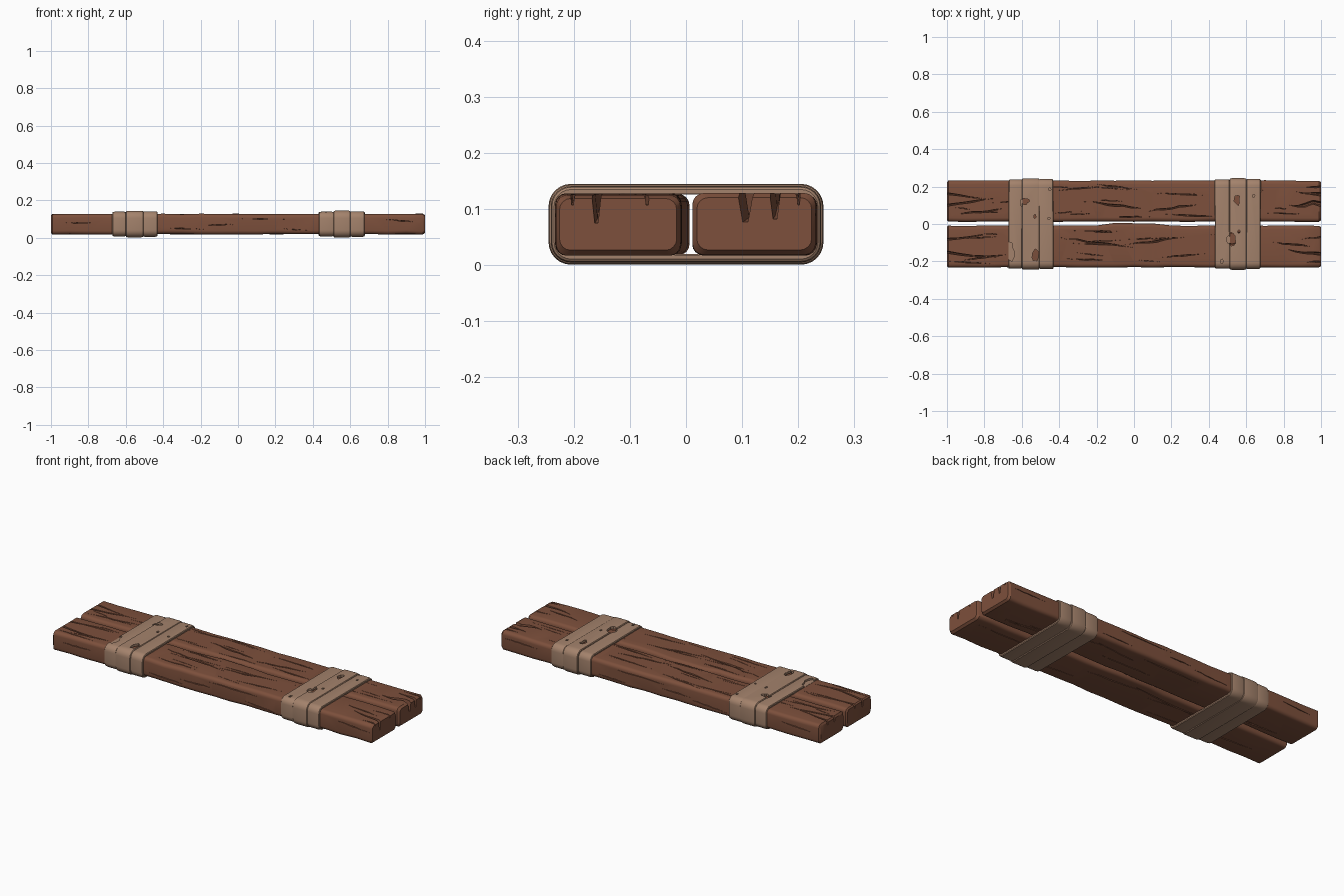
import bpy, bmesh, math, random
from mathutils import Matrix, Vector

if "Cube" in bpy.data.objects:
    bpy.data.objects.remove(bpy.data.objects["Cube"])

rng = random.Random(7)


def material(name, rgb):
    m = bpy.data.materials.new(name)
    m.diffuse_color = (*rgb, 1)
    m.use_nodes = True
    m.node_tree.nodes["Principled BSDF"].inputs["Base Color"].default_value = m.diffuse_color
    return m


WOOD = material("brown wood", (0.205, 0.08, 0.045))
CLOTH = material("tan cloth", (0.37, 0.225, 0.15))


def rounded_rect(y0, y1, z0, z1, r, seg=4):
    pts = []
    corners = [(y1 - r, z1 - r), (y0 + r, z1 - r), (y0 + r, z0 + r), (y1 - r, z0 + r)]
    for k, (cy, cz) in enumerate(corners):
        for i in range(seg + 1):
            a = math.pi / 2 * (k + i / seg)
            pts.append((cy + r * math.cos(a), cz + r * math.sin(a)))
    return pts


def loft(name, rings, mat, closed=False):
    """Skin a list of point loops; cap the ends unless closed."""
    bm = bmesh.new()
    vs = [[bm.verts.new(p) for p in ring] for ring in rings]
    n = len(vs[0])
    pairs = list(zip(vs, vs[1:])) + ([(vs[-1], vs[0])] if closed else [])
    for a, b in pairs:
        for i in range(n):
            j = (i + 1) % n
            bm.faces.new((a[i], a[j], b[j], b[i]))
    if not closed:
        bm.faces.new(vs[0])
        bm.faces.new(vs[-1])
    bmesh.ops.recalc_face_normals(bm, faces=bm.faces)
    me = bpy.data.meshes.new(name)
    bm.to_mesh(me)
    bm.free()
    me.materials.append(mat)
    ob = bpy.data.objects.new(name, me)
    bpy.context.collection.objects.link(ob)
    return ob


def carve(ob, cutters, angle=30):
    """Subtract the cutters, bake the result, and remove the cutters."""
    for c in cutters:
        c.hide_render = True
        m = ob.modifiers.new("cut", 'BOOLEAN')
        m.operation, m.solver, m.object = 'DIFFERENCE', 'MANIFOLD', c
    bpy.context.view_layer.update()
    dg = bpy.context.evaluated_depsgraph_get()
    me = bpy.data.meshes.new_from_object(ob.evaluated_get(dg))
    ob.modifiers.clear()
    ob.data = me
    for c in cutters:
        bpy.data.objects.remove(c)
    for p in me.polygons:
        p.use_smooth = True
    me.set_sharp_from_angle(angle=math.radians(angle))


def crack(x, u, length, width, depth, slant, side, level):
    """Jagged V-shaped split along the grain; side is top, bottom, front or back."""
    rings, n = [], 8
    for i in range(n + 1):
        t = i / n * 2 - 1
        s = max(0.03, 1 - abs(t) ** 1.3)
        px = t * length / 2
        mid = slant * px + rng.uniform(-0.3, 0.3) * width
        w = width / 2 * s * rng.uniform(0.7, 1.3)
        d = max(0.001, depth * s)
        rings.append([(px, mid - w * 1.2, 0.015), (px, mid + w * 1.2, 0.015),
                      (px, mid + w * 0.35, -d), (px, mid - w * 0.35, -d)])
    ob = loft("crack_cutter", rings, WOOD)
    turn = {"top": 0, "bottom": math.pi, "front": math.pi / 2, "back": -math.pi / 2}[side]
    place = (x, u, level) if side in ("top", "bottom") else (x, level, u)
    ob.matrix_world = Matrix.Translation(place) @ Matrix.Rotation(turn, 4, 'X')
    return ob


def plank(name, y0, y1, bulge, cracks, outer):
    # Rounded board with slightly worn edges and a swelling at the middle
    xs = [-1, -0.993] + [-0.9 + 0.1 * i for i in range(19)] + [0.988, 1]
    rings = []
    for i, x in enumerate(xs):
        e = 0.008 if i in (0, len(xs) - 1) else 0
        j = [rng.uniform(-0.002, 0.002) for _ in range(4)]
        top = y1 + j[1] + (bulge if abs(x) < 0.15 else 0)
        sec = rounded_rect(y0 + j[0] + e, top - e, 0.019 + j[2] + e, 0.127 + j[3] - e, 0.02)
        rings.append([(x, y, z) for y, z in sec])
    ob = loft(name, rings, WOOD)
    cuts = [crack(*c, "top", 0.127) for c in cracks]
    # Fine splits on top, underside and outer edge
    for k in range(16):
        cuts.append(crack(rng.uniform(-0.92, 0.92), rng.uniform(y0 + 0.025, y1 - 0.025),
                          rng.uniform(0.12, 0.32), rng.uniform(0.003, 0.007), 0.012,
                          rng.uniform(-0.13, 0.13), "top", 0.127))
    for k in range(9):
        cuts.append(crack(rng.uniform(-0.8, 0.8), rng.uniform(y0 + 0.03, y1 - 0.03),
                          rng.uniform(0.2, 0.5), rng.uniform(0.004, 0.008), 0.012,
                          rng.uniform(-0.1, 0.1), "bottom", 0.019))
    edge = y0 if outer == "front" else y1
    for x, z, l in [(0.13, 0.1, 0.35), (0.88, 0.09, 0.22), (-0.1, 0.07, 0.2),
                    (-0.3, 0.05, 0.25), (0.3, 0.045, 0.2), (-0.85, 0.08, 0.2)]:
        cuts.append(crack(x, z, l, 0.006, 0.01, rng.uniform(-0.08, 0.08), outer, edge))
    carve(ob, cuts)


# Planks with their larger splits: x, y, length, width, depth, slant
plank("back_plank", 0.013, 0.232, 0, [
    (1.0, 0.112, 0.34, 0.032, 0.05, 0.1), (1.0, 0.155, 0.26, 0.016, 0.045, -0.1),
    (1.0, 0.2, 0.2, 0.01, 0.02, 0.0), (-1.0, 0.1, 0.55, 0.016, 0.03, 0.14),
    (-1.0, 0.16, 0.5, 0.01, 0.025, -0.12), (-0.82, 0.065, 0.3, 0.012, 0.02, 0.12),
    (-0.1, 0.1, 0.34, 0.012, 0.02, -0.13), (0.2, 0.085, 0.32, 0.012, 0.02, 0.13),
    (0.25, 0.16, 0.3, 0.008, 0.015, -0.06), (-0.3, 0.19, 0.26, 0.008, 0.015, 0.08),
    (0.3, 0.045, 0.28, 0.009, 0.015, -0.05)], "back")
plank("front_plank", -0.232, -0.009, 0.014, [
    (1.0, -0.158, 0.36, 0.02, 0.052, -0.1), (1.0, -0.07, 0.22, 0.01, 0.02, 0.1),
    (1.0, -0.2, 0.2, 0.01, 0.02, 0.05), (-1.0, -0.15, 0.55, 0.016, 0.04, -0.12),
    (-1.0, -0.08, 0.5, 0.012, 0.025, 0.1), (-0.8, -0.18, 0.26, 0.01, 0.02, 0.14),
    (-0.2, -0.1, 0.42, 0.014, 0.022, -0.14), (0.12, -0.09, 0.36, 0.012, 0.02, 0.14),
    (0.25, -0.17, 0.3, 0.008, 0.015, 0.08), (-0.25, -0.19, 0.26, 0.008, 0.015, -0.05),
    (0.85, -0.11, 0.22, 0.01, 0.02, -0.1)], "front")


def tear(x, y, rx, ry):
    # Ragged hole cutter through the upper cloth layer
    k = [(math.cos(a) * rx * s, math.sin(a) * ry * s) for a, s in
         ((math.tau * i / 11, rng.uniform(0.7, 1.25)) for i in range(11))]
    return loft("tear_cutter", [[(x + p, y + q, z) for p, q in k] for z in (0.1285, 0.17)], CLOTH)


def band(name, x0, x1, grow, skew, tears):
    # Hollow strap with rolled edges, leaning a little along the board
    rings = []
    for x, d in [(x0, -0.012), (x0, -0.005), (x0 + 0.003, -0.001), (x0 + 0.012, 0.001),
                 (x1 - 0.012, 0.001), (x1 - 0.003, -0.001), (x1, -0.005), (x1, -0.012)]:
        d += grow
        sec = rounded_rect(-0.239 - d, 0.239 + d, 0.007 - d, 0.139 + d, 0.034 + d, 6)
        rings.append([(x + skew * y, y, z) for y, z in sec])
    carve(loft(name, rings, CLOTH, closed=True), [tear(*t) for t in tears], 35)


# Cloth wraps, three straps each
band("left_wrap_outer", -0.671, -0.597, -0.001, 0.006,
     [(-0.665, -0.15, 0.024, 0.045), (-0.592, 0.112, 0.014, 0.02)])
band("left_wrap_middle", -0.6, -0.506, 0.004, 0.0,
     [(-0.585, 0.12, 0.022, 0.018), (-0.526, -0.17, 0.016, 0.03), (-0.53, 0.04, 0.006, 0.01)])
band("left_wrap_inner", -0.509, -0.431, 0.001, -0.006,
     [(-0.45, 0.185, 0.006, 0.009), (-0.455, 0.03, 0.007, 0.006)])
band("right_wrap_inner", 0.432, 0.512, -0.001, -0.006,
     [(0.507, -0.085, 0.014, 0.02), (0.47, -0.2, 0.007, 0.012)])
band("right_wrap_middle", 0.51, 0.602, 0.005, 0.0,
     [(0.55, 0.13, 0.014, 0.028), (0.523, -0.08, 0.022, 0.034), (0.56, -0.04, 0.006, 0.008)])
band("right_wrap_outer", 0.6, 0.677, 0.001, 0.004, [(0.64, 0.15, 0.006, 0.008)])
